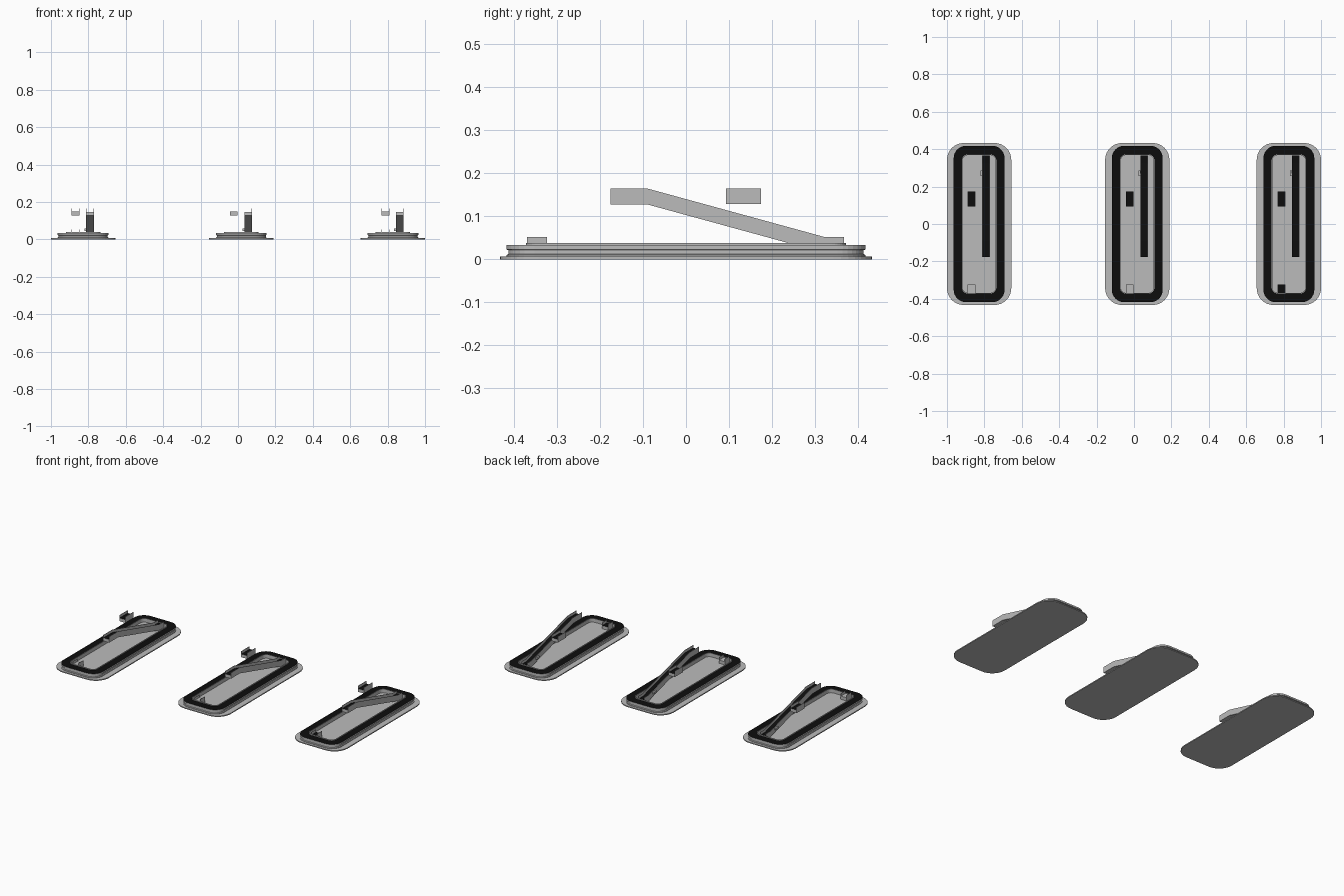
import bpy, bmesh, math

if "Cube" in bpy.data.objects:
    bpy.data.objects.remove(bpy.data.objects["Cube"])

black = bpy.data.materials.new("black_rubber")
black.diffuse_color = (0.004, 0.004, 0.004, 1)
black.use_nodes = True
black.node_tree.nodes["Principled BSDF"].inputs["Base Color"].default_value = black.diffuse_color
grey = bpy.data.materials.new("grey_metal")
grey.diffuse_color = (0.5, 0.5, 0.5, 1)
grey.use_nodes = True
grey.node_tree.nodes["Principled BSDF"].inputs["Base Color"].default_value = grey.diffuse_color


def finish(name, bm):
    bmesh.ops.recalc_face_normals(bm, faces=bm.faces)
    me = bpy.data.meshes.new(name)
    bm.to_mesh(me)
    bm.free()
    me.materials.append(grey)
    me.materials.append(black)
    ob = bpy.data.objects.new(name, me)
    bpy.context.collection.objects.link(ob)
    return ob


def rounded_loop(bm, cx, hx, hy, r, z, seg=8):
    """Ring of vertices around a rounded rectangle."""
    loop = []
    for k, (sx, sy) in enumerate([(1, 1), (-1, 1), (-1, -1), (1, -1)]):
        for i in range(seg + 1):
            a = math.pi / 2 * (k + i / seg)
            loop.append(bm.verts.new((cx + sx * (hx - r) + r * math.cos(a),
                                      sy * (hy - r) + r * math.sin(a), z)))
    return loop


def tray(name, cx, rings, black_step):
    """Closed body skinned through rounded rectangles (hx, hy, r, z)."""
    bm = bmesh.new()
    loops = [rounded_loop(bm, cx, *ring) for ring in rings]
    bm.faces.new(loops[0])
    bm.faces.new(loops[-1])
    n = len(loops[0])
    for s, (a, b) in enumerate(zip(loops, loops[1:])):
        for i in range(n):
            j = (i + 1) % n
            f = bm.faces.new((a[i], a[j], b[j], b[i]))
            f.material_index = int(s == black_step)
    return finish(name, bm)


def add_strip(bm, path, x0, x1, lo, hi, dark):
    """Bar following a (y, z) path, from lo to hi above it."""
    rows = [[bm.verts.new((x, y, z + h)) for x, h in
             ((x0, lo), (x1, lo), (x1, hi), (x0, hi))] for y, z in path]
    bm.faces.new(rows[0])
    bm.faces.new(rows[-1])
    for a, b in zip(rows, rows[1:]):
        for i in range(4):
            j = (i + 1) % 4
            f = bm.faces.new((a[i], a[j], b[j], b[i]))
            f.material_index = int(dark and i == 2)


def channel(name, path, x0, x1, dark=True):
    """Upward-opening channel: thick web with two thin side walls."""
    t = 0.002
    bm = bmesh.new()
    add_strip(bm, path, x0 + t, x1 - t, 0, 0.02, dark)
    add_strip(bm, path, x0, x0 + t, 0, 0.037, False)
    add_strip(bm, path, x1 - t, x1, 0, 0.037, False)
    return finish(name, bm)


FLOOR = 0.0145
PANEL = [
    (0.172, 0.433, 0.09, 0.0), (0.172, 0.433, 0.09, 0.006),      # flange
    (0.136, 0.418, 0.066, 0.006), (0.136, 0.418, 0.066, 0.010),  # seal wall
    (0.131, 0.413, 0.061, 0.012), (0.131, 0.413, 0.061, 0.021),
    (0.136, 0.418, 0.066, 0.023), (0.136, 0.418, 0.066, 0.033),
    (0.092, 0.372, 0.032, 0.033), (0.092, 0.372, 0.032, 0.038),  # inner lip
    (0.088, 0.368, 0.028, 0.038), (0.088, 0.368, 0.028, FLOOR),  # floor
]
ARM = [(-0.176, 0.127), (-0.088, 0.127), (0.323, FLOOR), (0.367, FLOOR)]

for n, cx in enumerate((-0.828, 0.0175, 0.828), 1):
    # Hatch panel with raised seal
    tray(f"hatch_panel_{n}", cx, PANEL, 7)
    # Sloping stay arm
    channel(f"stay_arm_{n}", ARM, cx + 0.016, cx + 0.057)
    # Raised keeper bracket
    channel(f"keeper_bracket_{n}", [(0.093, 0.128), (0.175, 0.128)],
            cx - 0.061, cx - 0.019)
    # Small bracket on the tray floor
    channel(f"floor_bracket_{n}", [(-0.37, FLOOR), (-0.323, FLOOR)],
            cx - 0.061, cx - 0.019, n == 3)
    # Pivot pin beside the arm
    bm = bmesh.new()
    add_strip(bm, [(0.257, 0.045), (0.285, 0.045)], cx + 0.006, cx + 0.016,
              0, 0.012, False)
    finish(f"pivot_pin_{n}", bm)
